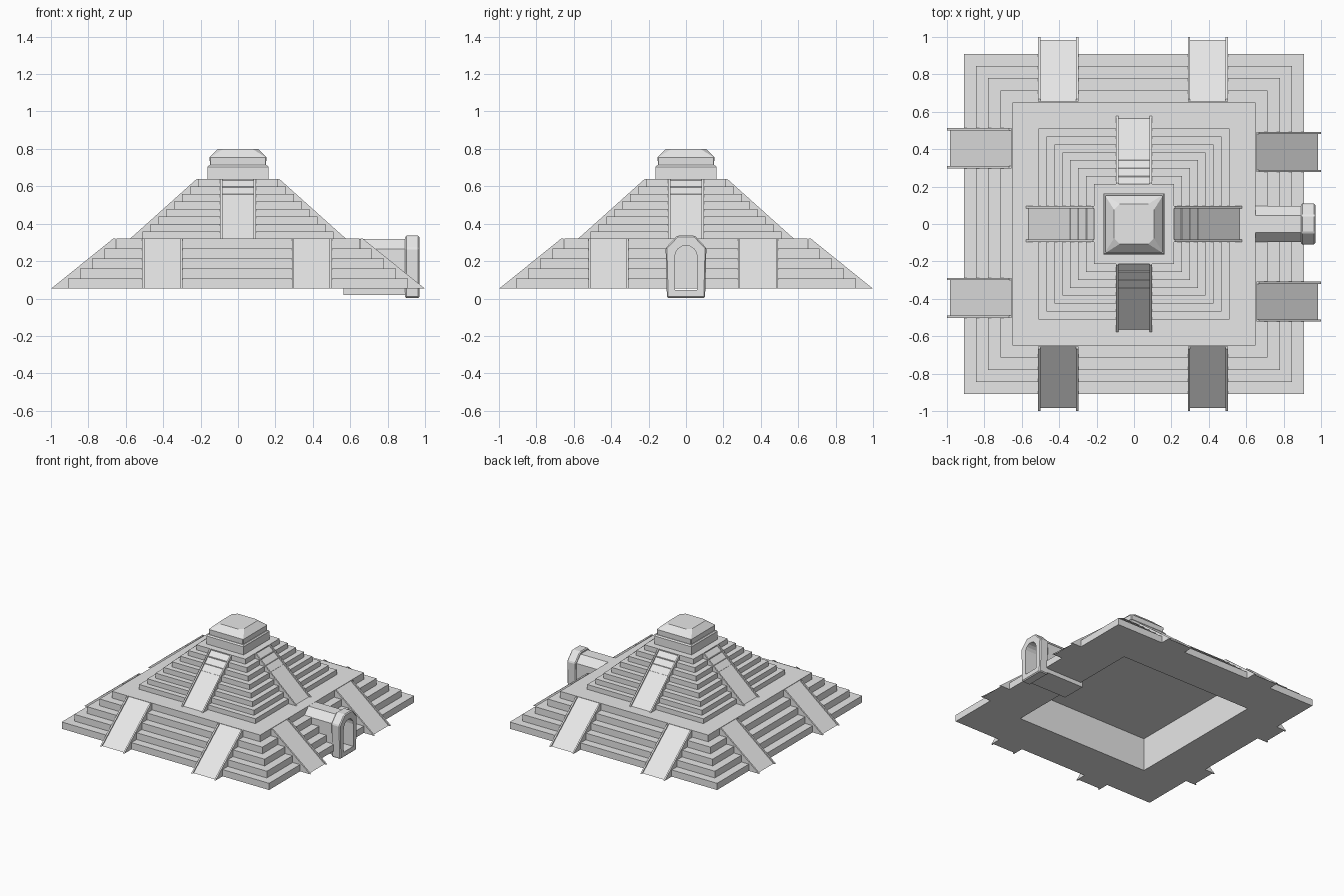
import bpy
import bmesh
from math import pi, cos, sin
from mathutils import Matrix

cube = bpy.data.objects.get("Cube")
if cube:
    bpy.data.objects.remove(cube, do_unlink=True)

stone = bpy.data.materials.new("grey_stone")
stone.use_nodes = True
stone.diffuse_color = (0.8, 0.8, 0.8, 1)
stone.node_tree.nodes["Principled BSDF"].inputs["Base Color"].default_value = (0.8, 0.8, 0.8, 1)


def finish(name, bm):
    bmesh.ops.recalc_face_normals(bm, faces=bm.faces)
    mesh = bpy.data.meshes.new(name)
    bm.to_mesh(mesh)
    bm.free()
    mesh.materials.append(stone)
    obj = bpy.data.objects.new(name, mesh)
    bpy.context.collection.objects.link(obj)
    return obj


def loft(name, loops):
    """Skin matching closed loops and cap both ends."""
    bm = bmesh.new()
    rings = [[bm.verts.new(p) for p in loop] for loop in loops]
    for a, b in zip(rings, rings[1:]):
        for i in range(len(a)):
            j = (i + 1) % len(a)
            bm.faces.new((a[i], a[j], b[j], b[i]))
    bm.faces.new(rings[0])
    bm.faces.new(rings[-1])
    return finish(name, bm)


def square(half, z):
    return [(sx * half, sy * half, z) for sx, sy in ((-1, -1), (1, -1), (1, 1), (-1, 1))]


def steps(outer, inner, bottom, top, count):
    """Loops of a stepped pyramid."""
    loops = []
    rise = (top - bottom) / count
    for i in range(count):
        half = outer + (inner - outer) * i / (count - 1)
        loops += [square(half, bottom + rise * i), square(half, bottom + rise * (i + 1))]
    return loops


def slope(name, outline, centre, width, turn):
    """Extrude a (distance, height) outline sideways, then turn it to one side."""
    obj = loft(name, [[(centre + s * width / 2, -d, z) for d, z in outline] for s in (-1, 1)])
    obj.data.transform(Matrix.Rotation(turn * pi / 2, 4, 'Z'))
    return obj


def stair(name, centre, width, rail, turn, inner, outer, bottom, top):
    lip = 0.014
    slope(name + "_ramp", [(inner, bottom), (outer, bottom), (inner, top)],
          centre, width - rail, turn)
    rail_outline = [(inner, bottom), (outer + lip, bottom), (inner + lip, top), (inner, top)]
    for s, tag in ((-1, "_rail_a"), (1, "_rail_b")):
        slope(name + tag, rail_outline, centre + s * (width - rail) / 2, rail, turn)


def along_x(name, outline, x0, x1):
    return loft(name, [[(x, y, z) for y, z in outline] for x in (x0, x1)])


# Stepped body: the lower one is hollow underneath
base = loft("lower_pyramid", [square(0.58, 0.315), square(0.58, 0.053)]
            + steps(0.91, 0.65, 0.053, 0.32, 5))
loft("upper_pyramid", steps(0.51, 0.215, 0.318, 0.64, 8))

# Stairs on all four sides
sides = (("front", -0.005), ("left", -0.015), ("back", 0.005), ("right", -0.005))
for turn, (side, shift) in enumerate(sides):
    stair(side + "_upper_stair", 0, 0.19, 0.011, turn, 0.206, 0.563, 0.32, 0.64)
    for s, tag in ((-1, "a"), (1, "b")):
        stair(side + "_lower_stair_" + tag, s * 0.4 + shift, 0.214, 0.012, turn,
              0.654, 0.985, 0.053, 0.32)

# Temple on the summit
loft("temple_wall", [square(0.163, 0.64), square(0.163, 0.704), square(0.155, 0.714)])


def cut_square(half, cut, z):
    loop = []
    for sx, sy in ((-1, -1), (1, -1), (1, 1), (-1, 1)):
        pair = [(sx * half, sy * (half - cut), z), (sx * (half - cut), sy * half, z)]
        loop += pair if sx == sy else pair[::-1]
    return loop


loft("temple_roof", [cut_square(0.15, 0.004, 0.712), cut_square(0.152, 0.004, 0.755),
                     cut_square(0.107, 0.03, 0.8)])

# Entrance passage and portal
passage = along_x("entrance_passage", [(-0.097, 0.02), (0.097, 0.02), (0.097, 0.265),
                                       (0.045, 0.319), (-0.045, 0.319), (-0.097, 0.265)],
                  0.565, 0.91)
portal = along_x("entrance_portal", [(-0.102, 0.003), (0.102, 0.003), (0.109, 0.27),
                                     (0.047, 0.336), (-0.047, 0.336), (-0.109, 0.27)],
                 0.893, 0.97)
bevel = portal.modifiers.new("soft_edge", 'BEVEL')
bevel.width = 0.007
bevel.segments = 1

# Arched opening
arch = [(-0.06, 0.045), (0.06, 0.045)]
arch += [(0.06 * cos(pi * i / 8), 0.222 + 0.062 * sin(pi * i / 8)) for i in range(9)]
cutter = along_x("arch_cutter", arch, 0.5, 1.1)
cutter.hide_render = True
cutter.display_type = 'WIRE'
for obj in (base, passage, portal):
    cut = obj.modifiers.new("arch_opening", 'BOOLEAN')
    cut.operation = 'DIFFERENCE'
    cut.solver = 'EXACT'
    cut.object = cutter
